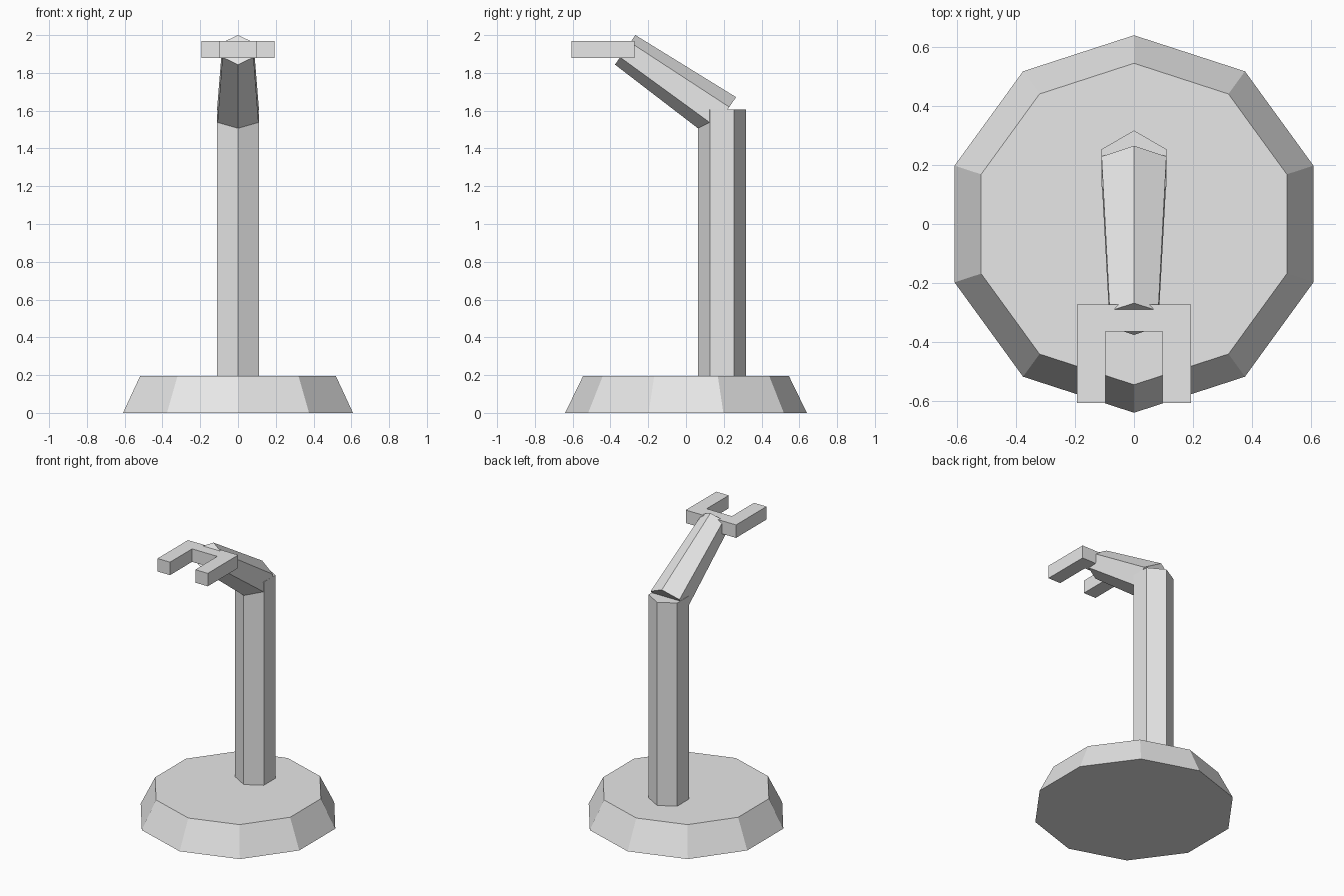
import bpy
import bmesh
from math import sin, cos, tau
from mathutils import Vector

cube = bpy.data.objects.get("Cube")
if cube:
    bpy.data.objects.remove(cube, do_unlink=True)

grey = bpy.data.materials.new("light_grey")
grey.use_nodes = True
colour = (0.8, 0.8, 0.8, 1)
grey.diffuse_color = colour
grey.node_tree.nodes["Principled BSDF"].inputs["Base Color"].default_value = colour


def finish(name, bm):
    bmesh.ops.recalc_face_normals(bm, faces=bm.faces)
    mesh = bpy.data.meshes.new(name)
    bm.to_mesh(mesh)
    bm.free()
    mesh.materials.append(grey)
    bpy.context.collection.objects.link(bpy.data.objects.new(name, mesh))


def loft(name, rings):
    """Join two matching rings of points and cap both ends."""
    bm = bmesh.new()
    low, high = [[bm.verts.new(p) for p in ring] for ring in rings]
    n = len(low)
    for i in range(n):
        j = (i + 1) % n
        bm.faces.new((low[i], low[j], high[j], high[i]))
    bm.faces.new(low[::-1])
    bm.faces.new(high)
    finish(name, bm)


def frustum(name, sides, start, end, r_start, r_end):
    """Tapered prism between two points, with a corner in the x = 0 plane."""
    start, end = Vector(start), Vector(end)
    side = Vector((1, 0, 0))
    up = (end - start).normalized().cross(side)
    angles = [tau * i / sides for i in range(sides)]
    loft(name, [[c + r * (side * sin(a) + up * cos(a)) for a in angles]
                for c, r in ((start, r_start), (end, r_end))])


# Ten-sided sloping foot
frustum("base", 10, (0, 0, 0), (0, 0, 0.195), 0.64, 0.545)
# Six-sided upright and the tapered arm leaning forward
frustum("post", 6, (0, 0.19, 0.19), (0, 0.19, 1.605), 0.127, 0.127)
frustum("arm", 6, (0, 0.193, 1.567), (0, -0.322, 1.922), 0.127, 0.095)

# U-shaped holder, open to the front
half = [(0.193, -0.273), (0.193, -0.607), (0.097, -0.607), (0.097, -0.365)]
outline = half + [(-x, y) for x, y in reversed(half)]
loft("fork", [[(x, y, z) for x, y in outline] for z in (1.878, 1.968)])
